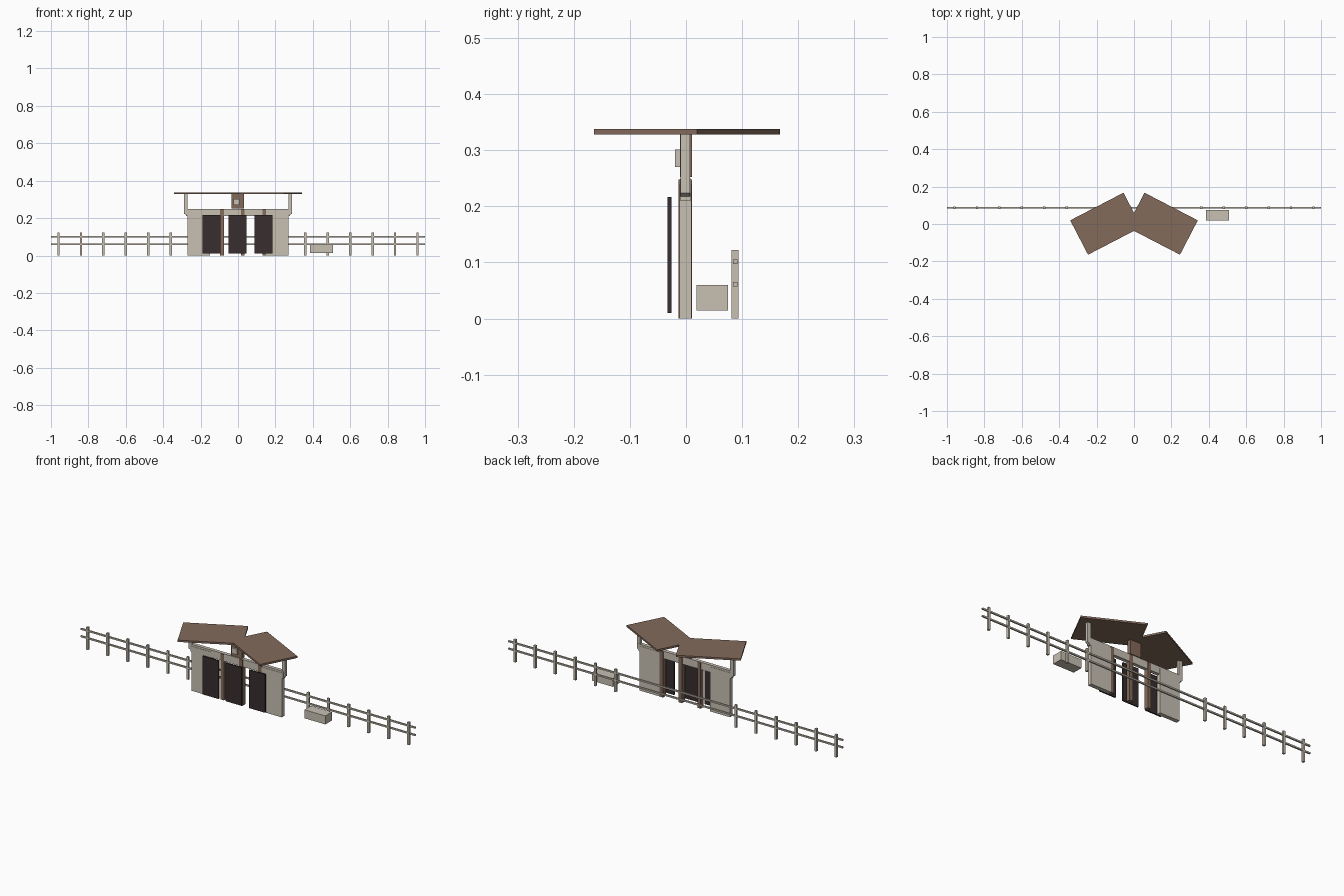
import bpy, bmesh, math

if "Cube" in bpy.data.objects:
    bpy.data.objects.remove(bpy.data.objects["Cube"])


def material(name, rgb):
    m = bpy.data.materials.new(name)
    m.diffuse_color = (*rgb, 1)
    m.use_nodes = True
    m.node_tree.nodes["Principled BSDF"].inputs["Base Color"].default_value = m.diffuse_color
    return m


CREAM = material("pale_stone", (0.58, 0.53, 0.45))
BROWN = material("brown_wood", (0.23, 0.145, 0.105))
DARK = material("dark_wood", (0.038, 0.027, 0.028))


def box(name, x, y, z, mat, turn=0):
    """Box from (min, max) ranges, turned about z in degrees."""
    bm = bmesh.new()
    bmesh.ops.create_cube(bm, size=1)
    for v in bm.verts:
        v.co.x *= x[1] - x[0]
        v.co.y *= y[1] - y[0]
        v.co.z *= z[1] - z[0]
    mesh = bpy.data.meshes.new(name)
    bm.to_mesh(mesh)
    bm.free()
    mesh.materials.append(mat)
    ob = bpy.data.objects.new(name, mesh)
    ob.location = [(r[0] + r[1]) / 2 for r in (x, y, z)]
    ob.rotation_euler.z = math.radians(turn)
    bpy.context.collection.objects.link(ob)
    return ob


def around(c, width):
    return (c - width / 2, c + width / 2)


# Fence: two rails and six posts on either side of the gate
for z in (0.0615, 0.1015):
    box("fence_rail", (-1, 1), around(0.0875, 0.008), around(z, 0.008), CREAM)
for side in (-1, 1):
    for i in range(6):
        box("fence_post", around(side * (0.36 + 0.12 * i), 0.012),
            around(0.0875, 0.012), (0, 0.122), CREAM)

# Gate walls, roof supports and roof slabs, mirrored
for side in (-1, 1):
    box("wall_panel", around(side * 0.21, 0.12), around(-0.001, 0.022), (0, 0.24), CREAM)
    support = box("roof_support", around(side * 0.279, 0.02), around(-0.001, 0.017),
                  (0.212, 0.328), CREAM)
    # Slanted foot of the support
    for v in support.data.vertices:
        if v.co.z < 0 and v.co.x * side > 0:
            v.co.z += 0.012
    box("roof_slab", around(side * 0.151, 0.321), around(0.0015, 0.207),
        (0.328, 0.338), BROWN, -side * 27.4)

# Beam across the top of the gate
box("top_beam", around(0, 0.555), around(-0.001, 0.019), (0.21, 0.25), CREAM)

# Wooden posts between the openings
for x in (-0.085, 0.026, 0.14):
    box("gate_post", around(x, 0.02), around(-0.001, 0.024), (0, 0.248), BROWN)

# Doors standing in front of the wall
for x in (-0.141, -0.003, 0.137):
    box("door", around(x, 0.095), (-0.033, -0.026), (0.01, 0.217), DARK)

# Central block under the roof with a small plaque
box("centre_block", around(-0.002, 0.066), around(0, 0.021), (0.252, 0.328), BROWN)
box("plaque", around(-0.009, 0.032), (-0.02, -0.009), (0.27, 0.301), CREAM)

# Trough beside the fence
box("trough", (0.384, 0.509), (0.019, 0.075), (0.014, 0.06), CREAM)
